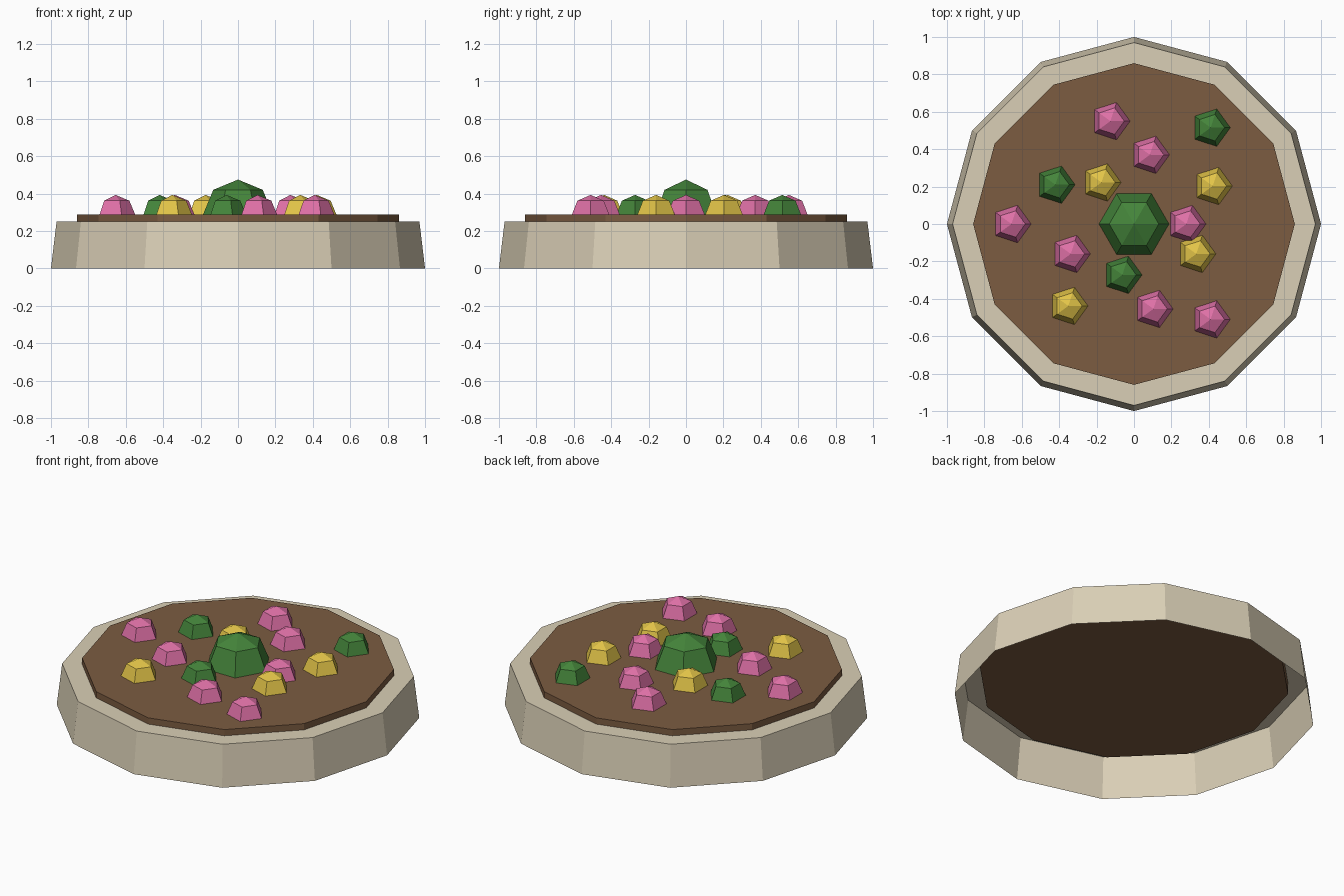
import bpy, bmesh
from math import cos, sin, pi

if "Cube" in bpy.data.objects:
    bpy.data.objects.remove(bpy.data.objects["Cube"])


def material(name, hex_code):
    srgb = [int(hex_code[i:i + 2], 16) / 255 for i in (0, 2, 4)]
    mat = bpy.data.materials.new(name)
    mat.diffuse_color = [((c + 0.055) / 1.055) ** 2.4 for c in srgb] + [1]
    mat.use_nodes = True
    mat.node_tree.nodes["Principled BSDF"].inputs["Base Color"].default_value = mat.diffuse_color
    return mat


def lathe(name, sides, profile, mat, location=(0, 0, 0)):
    """Low-poly turned shape from (radius, z) points; radius 0 closes to a tip."""
    bm = bmesh.new()
    rings = []
    for r, z in profile:
        count = sides if r else 1
        rings.append([bm.verts.new((r * cos(2 * pi * i / sides), r * sin(2 * pi * i / sides), z))
                      for i in range(count)])
    for a, b in zip(rings, rings[1:]):
        for i in range(sides):
            j = (i + 1) % sides
            if len(b) == 1:
                bm.faces.new((a[i], a[j], b[0]))
            else:
                bm.faces.new((a[i], a[j], b[j], b[i]))
    mesh = bpy.data.meshes.new(name)
    # cap the soil's two ends
    if name == "soil":
        bm.faces.new(rings[0][::-1])
        bm.faces.new(rings[-1])
    bm.to_mesh(mesh)
    bm.free()
    mesh.materials.append(mat)
    obj = bpy.data.objects.new(name, mesh)
    obj.location = location
    bpy.context.collection.objects.link(obj)
    return obj


def dome(name, sides, r, mat, x, y):
    k = r * cos(pi / 4)
    return lathe(name, sides, [(r, 0), (k, k), (0, r)], mat, (x, y, SOIL_TOP))


SOIL_TOP = 0.288
stone = material("stone", "DACFB6")
earth = material("earth", "7C5C41")
green = material("leaf_green", "44843A")
pink = material("petal_pink", "DE70A6")
yellow = material("petal_yellow", "E2C448")

# Open-bottomed stone border with a flat lip
lathe("stone_border", 12, [(1, 0), (0.97, 0.25), (0.86, 0.25)], stone)

# Soil slab set through the lip
lathe("soil", 12, [(0.86, 0.185), (0.86, SOIL_TOP)], earth)

# Central bush
dome("central_bush", 6, 0.187, green, 0, 0)

# Scattered flowers and small shrubs
plants = {
    "pink_flower": (pink, [(-0.126, 0.55), (0.085, 0.37), (-0.655, 0), (0.28, 0),
                           (-0.338, -0.16), (0.104, -0.454), (0.41, -0.51)]),
    "yellow_flower": (yellow, [(-0.174, 0.222), (0.421, 0.203), (0.333, -0.16), (-0.351, -0.438)]),
    "small_shrub": (green, [(0.41, 0.515), (-0.42, 0.21), (-0.062, -0.272)]),
}
for label, (mat, spots) in plants.items():
    for n, (x, y) in enumerate(spots, 1):
        dome(f"{label}_{n}", 5, 0.105, mat, x, y)
